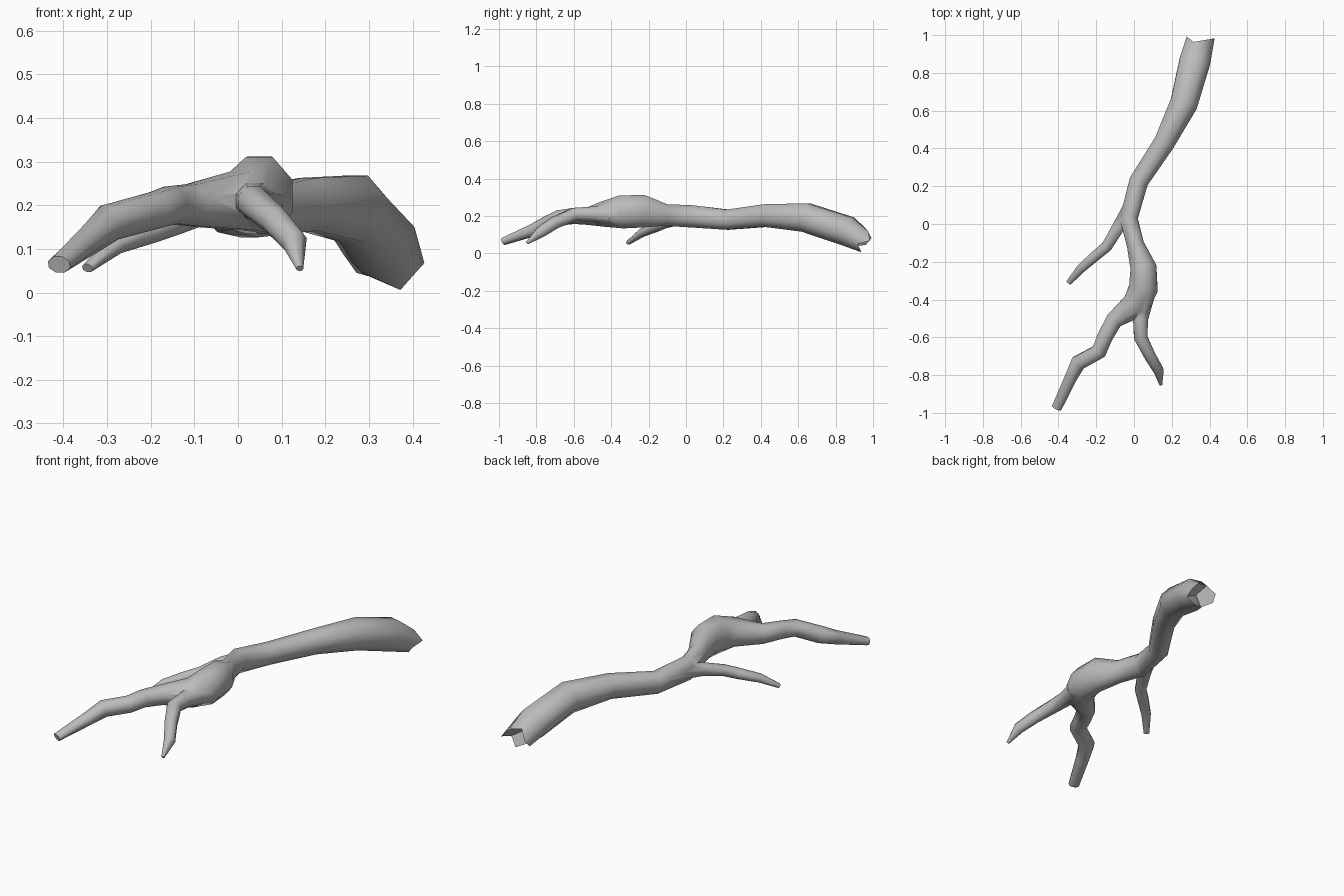
import bpy, bmesh, math
from mathutils import Vector

cube = bpy.data.objects.get("Cube")
if cube:
    bpy.data.objects.remove(cube, do_unlink=True)

bark = bpy.data.materials.new("grey_bark")
bark.use_nodes = True
bark.diffuse_color = (0.5, 0.5, 0.5, 1)
bark.node_tree.nodes["Principled BSDF"].inputs["Base Color"].default_value = (0.5, 0.5, 0.5, 1)

SIDES = 8


def limb(name, path, jagged=None, flat_tip=1.0):
    """Tube through (x, y, z, width radius, height radius) points."""
    bm = bmesh.new()
    pts = [Vector(p[:3]) for p in path]
    rings = []
    last = len(pts) - 1
    for i, p in enumerate(path):
        t = Vector()
        if i > 0:
            t += (pts[i] - pts[i - 1]).normalized()
        if i < last:
            t += (pts[i + 1] - pts[i]).normalized()
        t.normalize()
        side = t.cross(Vector((0, 0, 1))).normalized()
        up = side.cross(t)
        ring = []
        for k in range(SIDES):
            a = math.tau * (k + 0.5) / SIDES
            h = p[4] * (flat_tip if i == last else 1)
            co = pts[i] + side * math.cos(a) * p[3] * 1.04 + up * math.sin(a) * h * 1.04
            if jagged and i == last:
                co += t * jagged[k]
            ring.append(bm.verts.new(co))
        rings.append(ring)
    for a, b in zip(rings, rings[1:]):
        for k in range(SIDES):
            n = (k + 1) % SIDES
            bm.faces.new((a[k], a[n], b[n], b[k]))
    bm.faces.new(rings[0])
    if jagged:
        # hollow, splintered break
        core = bm.verts.new(pts[last] - t * 0.07)
        for k in range(SIDES):
            bm.faces.new((rings[last][k], rings[last][(k + 1) % SIDES], core))
    else:
        bm.faces.new(rings[last])
    bmesh.ops.recalc_face_normals(bm, faces=bm.faces)
    mesh = bpy.data.meshes.new(name)
    bm.to_mesh(mesh)
    bm.free()
    mesh.materials.append(bark)
    obj = bpy.data.objects.new(name, mesh)
    bpy.context.collection.objects.link(obj)
    return obj


# Main stem, running into the long left fork
stem = limb("branch", [
    (-0.41, -0.975, 0.064, 0.028, 0.02), (-0.335, -0.815, 0.125, 0.034, 0.034),
    (-0.295, -0.735, 0.16, 0.042, 0.042), (-0.185, -0.675, 0.19, 0.042, 0.042),
    (-0.155, -0.6, 0.2, 0.043, 0.044), (-0.105, -0.51, 0.2, 0.047, 0.05),
    (0.01, -0.43, 0.21, 0.078, 0.07), (0.05, -0.34, 0.222, 0.08, 0.092),
    (0.05, -0.23, 0.225, 0.072, 0.09), (0.008, -0.11, 0.205, 0.048, 0.06),
    (-0.028, 0.03, 0.198, 0.05, 0.062), (0.025, 0.225, 0.18, 0.053, 0.056),
    (0.16, 0.43, 0.202, 0.058, 0.063), (0.265, 0.64, 0.192, 0.076, 0.08),
    (0.322, 0.86, 0.12, 0.085, 0.082), (0.345, 0.955, 0.066, 0.076, 0.06),
], jagged=[0.04, 0.0, -0.03, 0.01, 0.0, -0.045, 0.02, -0.01])

# Short right fork and thin side twig
fork = limb("front_fork", [
    (0.055, -0.4, 0.205, 0.05, 0.05), (0.035, -0.5, 0.21, 0.042, 0.042),
    (0.035, -0.6, 0.208, 0.037, 0.037), (0.085, -0.7, 0.165, 0.032, 0.033),
    (0.13, -0.775, 0.115, 0.028, 0.03), (0.142, -0.85, 0.055, 0.008, 0.008),
])
twig = limb("side_twig", [
    (-0.025, 0.09, 0.195, 0.035, 0.035), (-0.085, -0.02, 0.188, 0.034, 0.033),
    (-0.145, -0.12, 0.16, 0.03, 0.028), (-0.2, -0.165, 0.14, 0.029, 0.027),
    (-0.28, -0.235, 0.11, 0.025, 0.022), (-0.345, -0.31, 0.056, 0.015, 0.011),
])

# Fuse the limbs into one surface
bpy.context.view_layer.objects.active = stem
for part in (fork, twig):
    mod = stem.modifiers.new("fuse", 'BOOLEAN')
    mod.operation = 'UNION'
    mod.solver = 'EXACT'
    mod.object = part
    bpy.ops.object.modifier_apply(modifier=mod.name)
    bpy.data.objects.remove(part, do_unlink=True)

bpy.ops.object.select_all(action='DESELECT')
stem.select_set(True)
bpy.ops.object.shade_smooth_by_angle(angle=math.radians(55))
